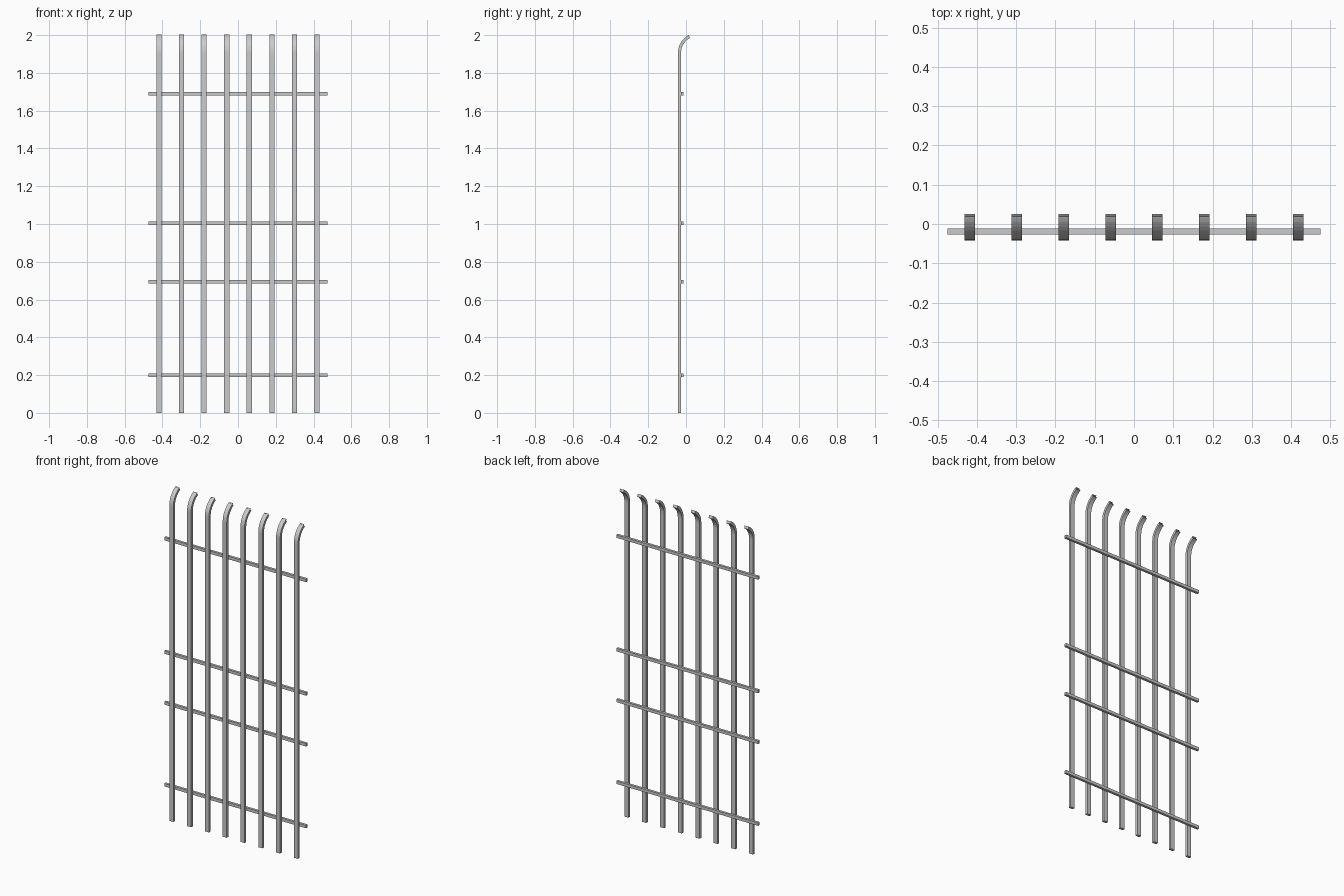
import bpy, bmesh, math

if "Cube" in bpy.data.objects:
    bpy.data.objects.remove(bpy.data.objects["Cube"])

BAR_W, BAR_T = 0.027, 0.016   # flat bar section
Y_FRONT = -0.042              # front face of the bars
BEND_Z, RADIUS, TURN, STEPS = 1.907, 0.105, math.radians(65), 8


def prism(name, profile, x0, x1):
    """Extrude a closed (y, z) profile along x."""
    bm = bmesh.new()
    face = bm.faces.new([bm.verts.new((x0, y, z)) for y, z in profile])
    out = bmesh.ops.extrude_face_region(bm, geom=[face])
    verts = [v for v in out["geom"] if isinstance(v, bmesh.types.BMVert)]
    bmesh.ops.translate(bm, verts=verts, vec=(x1 - x0, 0, 0))
    bmesh.ops.recalc_face_normals(bm, faces=bm.faces)
    mesh = bpy.data.meshes.new(name)
    bm.to_mesh(mesh)
    bm.free()
    obj = bpy.data.objects.new(name, mesh)
    bpy.context.collection.objects.link(obj)
    return obj


# Side profile of a bar: straight upright, then a bend towards the back
def arc(r):
    cy = Y_FRONT + RADIUS
    return [(cy - r * math.cos(TURN * i / STEPS), BEND_Z + r * math.sin(TURN * i / STEPS))
            for i in range(STEPS + 1)]


outer, inner = arc(RADIUS), arc(RADIUS - BAR_T)
# Short straight tip after the bend, reaching z = 2
tip = (2.0 - outer[-1][1]) / math.cos(TURN)
dy, dz = tip * math.sin(TURN), tip * math.cos(TURN)
outer.append((outer[-1][0] + dy, outer[-1][1] + dz))
inner.append((inner[-1][0] + dy, inner[-1][1] + dz))
bar_profile = [(Y_FRONT, 0)] + outer + inner[::-1] + [(Y_FRONT + BAR_T, 0)]

# Eight upright bars
for i in range(8):
    x = (i - 3.5) * 0.1193
    prism(f"upright_bar_{i + 1}", bar_profile, x - BAR_W / 2, x + BAR_W / 2)

# Four cross rails fixed behind the bars
ya, yb = -0.027, -0.012
for i, z in enumerate((0.20, 0.695, 1.003, 1.69)):
    prism(f"cross_rail_{i + 1}",
          [(ya, z - 0.009), (yb, z - 0.009), (yb, z + 0.009), (ya, z + 0.009)], -0.475, 0.475)
